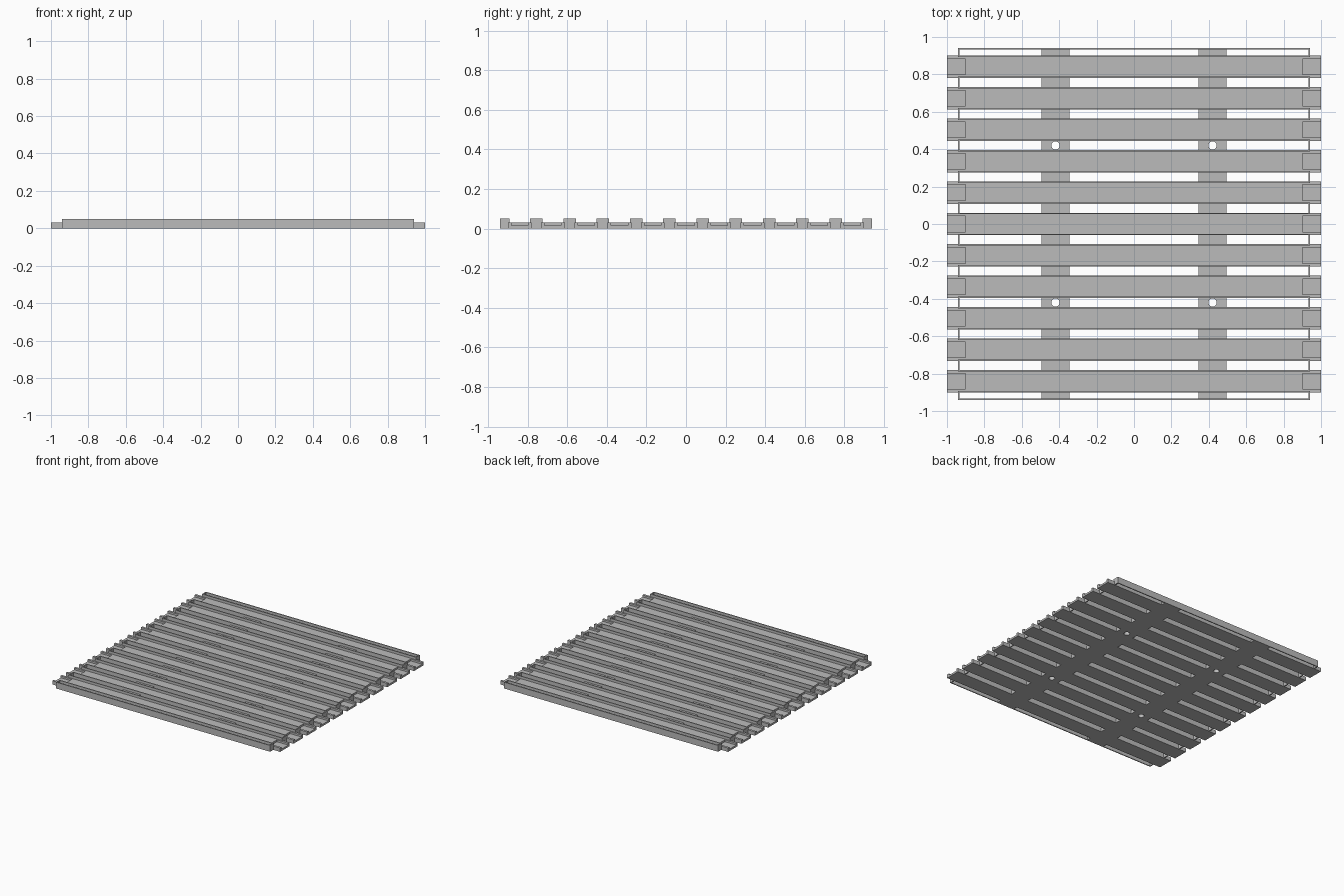
import bpy, bmesh, math
from mathutils import Vector

cube = bpy.data.objects.get("Cube")
if cube:
    bpy.data.objects.remove(cube, do_unlink=True)

grey = bpy.data.materials.new("plain grey")
grey.use_nodes = True
COLOUR = (0.5, 0.5, 0.5, 1)
grey.diffuse_color = COLOUR
for node in grey.node_tree.nodes:
    if node.type == 'BSDF_PRINCIPLED':
        node.inputs["Base Color"].default_value = COLOUR

# Shared dimensions
COUNT, PITCH = 11, 0.168
HALF = 0.06            # half slat width
FRAME = 0.94           # outer half size of the thin frame
THIN = 0.0075          # sheet thickness
DECK, RIM = 0.03, 0.05  # slat top and wall top
TIP, FLOOR, RECESS = 0.9, 0.015, 0.042
RIB_X, RIB_HALF = 0.42, 0.075
slat_y = [(i - COUNT // 2) * PITCH for i in range(COUNT)]


def box(bm, x0, x1, y0, y1, z0, z1):
    """Add an axis-aligned box."""
    verts = bmesh.ops.create_cube(bm, size=1)["verts"]
    size = Vector((x1 - x0, y1 - y0, z1 - z0))
    mid = Vector((x0 + x1, y0 + y1, z0 + z1)) / 2
    for v in verts:
        v.co = Vector(a * b for a, b in zip(v.co, size)) + mid


def side_box(bm, side, x0, x1, *rest):
    """Box given for the +x side, mirrored when side is -1."""
    a, b = sorted((side * x0, side * x1))
    box(bm, a, b, *rest)


def finish(bm, name):
    bmesh.ops.recalc_face_normals(bm, faces=bm.faces)
    mesh = bpy.data.meshes.new(name)
    bm.to_mesh(mesh)
    bm.free()
    mesh.materials.append(grey)
    bpy.context.collection.objects.link(bpy.data.objects.new(name, mesh))


# Slats with a recessed tip at each end and an upright lip on each long edge
for n, y in enumerate(slat_y):
    bm = bmesh.new()
    box(bm, -TIP, TIP, y - HALF, y + HALF, 0, DECK)
    for side in (-1, 1):
        side_box(bm, side, TIP, 1, y - RECESS, y + RECESS, 0, FLOOR)
        side_box(bm, side, TIP, 1, y - HALF, y - RECESS, 0, DECK)
        side_box(bm, side, TIP, 1, y + RECESS, y + HALF, 0, DECK)
    for edge in (y - HALF, y + HALF - THIN):
        box(bm, -FRAME, FRAME, edge, edge + THIN, DECK, RIM)
    finish(bm, f"slat_{n + 1}")

# Gaps between the slats, including the two along the outer walls
edges = [-FRAME + THIN]
for y in slat_y:
    edges += [y - HALF, y + HALF]
edges.append(FRAME - THIN)
gaps = list(zip(edges[::2], edges[1::2]))

# Thin frame: front and back walls, with short end walls closing each gap
bm = bmesh.new()
box(bm, -FRAME, FRAME, -FRAME, -FRAME + THIN, 0, RIM)
box(bm, -FRAME, FRAME, FRAME - THIN, FRAME, 0, RIM)
for y0, y1 in gaps:
    for side in (-1, 1):
        side_box(bm, side, FRAME - THIN, FRAME, y0, y1, 0, RIM)
finish(bm, "frame")


def drilled_plate(bm, x, y0, y1, radius):
    """Rib piece with a round through hole in its middle."""
    yc = (y0 + y1) / 2
    outer = [(x - RIB_HALF, y0), (x + RIB_HALF, y0), (x + RIB_HALF, y1), (x - RIB_HALF, y1)]
    steps = 24
    inner = [(x + radius * math.cos(math.tau * i / steps),
              yc + radius * math.sin(math.tau * i / steps)) for i in range(steps)]
    loop_edges = []
    for loop in (outer, inner):
        vs = [bm.verts.new((px, py, 0)) for px, py in loop]
        loop_edges += [bm.edges.new((vs[i - 1], vs[i])) for i in range(len(vs))]
    filled = bmesh.ops.triangle_fill(bm, edges=loop_edges, use_beauty=True, normal=(0, 0, 1))
    faces = [g for g in filled["geom"] if isinstance(g, bmesh.types.BMFace)]
    raised = bmesh.ops.extrude_face_region(bm, geom=faces, use_keep_orig=True)
    for g in raised["geom"]:
        if isinstance(g, bmesh.types.BMVert):
            g.co.z = DECK


# Two cross ribs bridging the gaps, each with two fixing holes
for side, name in ((-1, "right_rib"), (1, "left_rib")):
    bm = bmesh.new()
    for y0, y1 in gaps:
        x = side * RIB_X
        if abs(abs(y0 + y1) / 2 - 2.5 * PITCH) < 0.01:
            drilled_plate(bm, x, y0, y1, 0.022)
        else:
            box(bm, x - RIB_HALF, x + RIB_HALF, y0, y1, 0, DECK)
    finish(bm, name)
